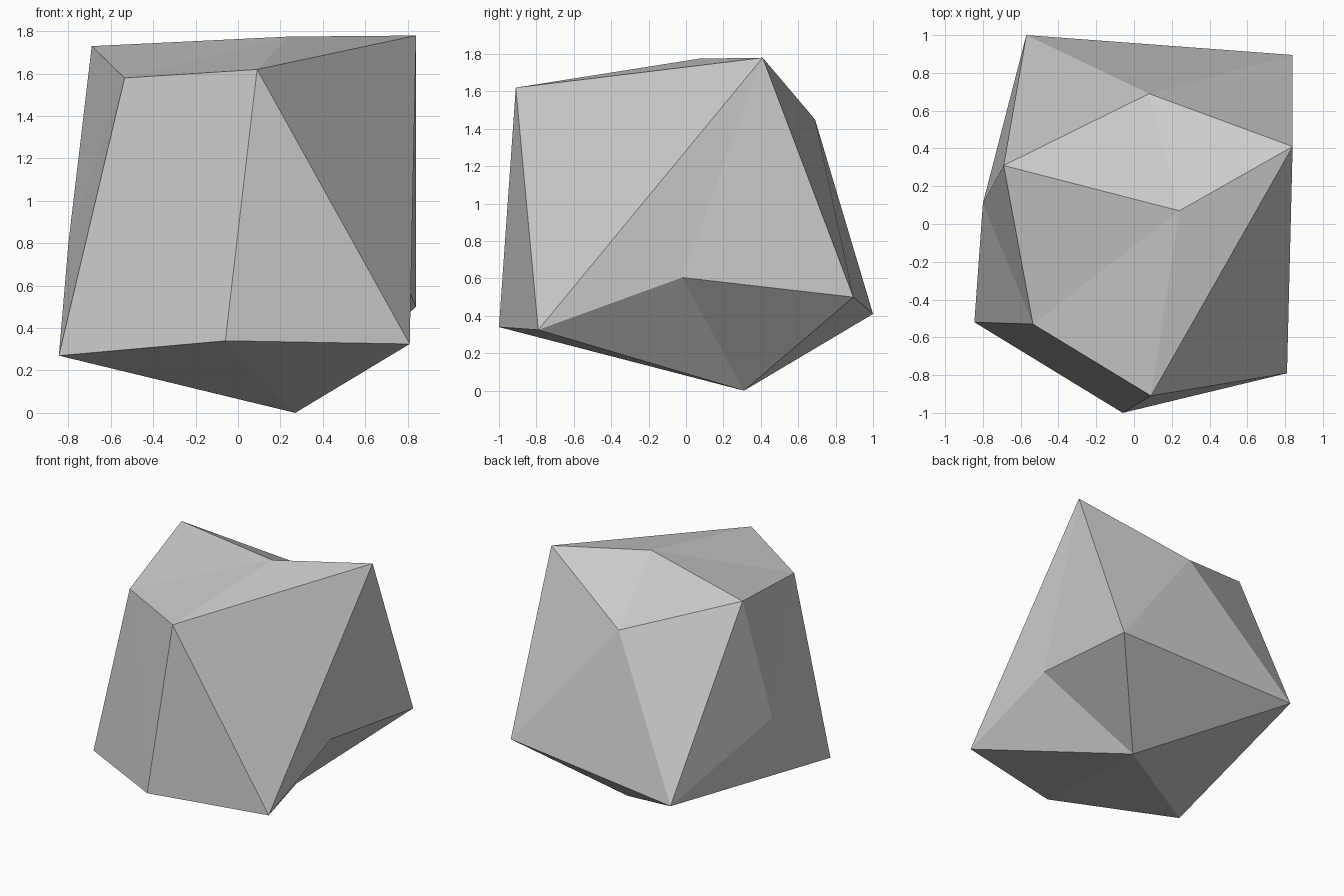
import bpy
import bmesh

if "Cube" in bpy.data.objects:
    bpy.data.objects.remove(bpy.data.objects["Cube"])

# Rock corners, named by letter: crown, waist dents, lower rim, foot
corners = {
    "C": (0.08, 0.69, 1.45), "D": (0.84, 0.41, 1.78), "E": (-0.69, 0.31, 1.73),
    "F": (0.24, 0.07, 1.775), "H": (-0.535, -0.53, 1.58), "J": (0.09, -0.91, 1.62),
    "G": (-0.80, 0.11, 0.80), "N": (0.795, -0.02, 0.605),
    "A": (-0.57, 1.0, 0.41), "B": (0.84, 0.895, 0.50), "I": (-0.845, -0.52, 0.27),
    "K": (-0.06, -1.0, 0.34), "L": (0.81, -0.79, 0.325),
    "M": (0.27, 0.31, 0.0),
}

# Facets as triples of corner letters
crown = "ECF CDF EFH FHJ FDJ"
sides = "ABC BCD ACE AEG AGI EGH GHI HJK HKI JKL JLD DLN DNB"
underside = "LNM NBM BAM AMI IMK KML"

bm = bmesh.new()
verts = {name: bm.verts.new(co) for name, co in corners.items()}
for group in (crown, sides, underside):
    for facet in group.split():
        bm.faces.new([verts[c] for c in facet])
bmesh.ops.recalc_face_normals(bm, faces=bm.faces)

mesh = bpy.data.meshes.new("rock")
bm.to_mesh(mesh)
bm.free()
rock = bpy.data.objects.new("rock", mesh)
bpy.context.collection.objects.link(rock)
